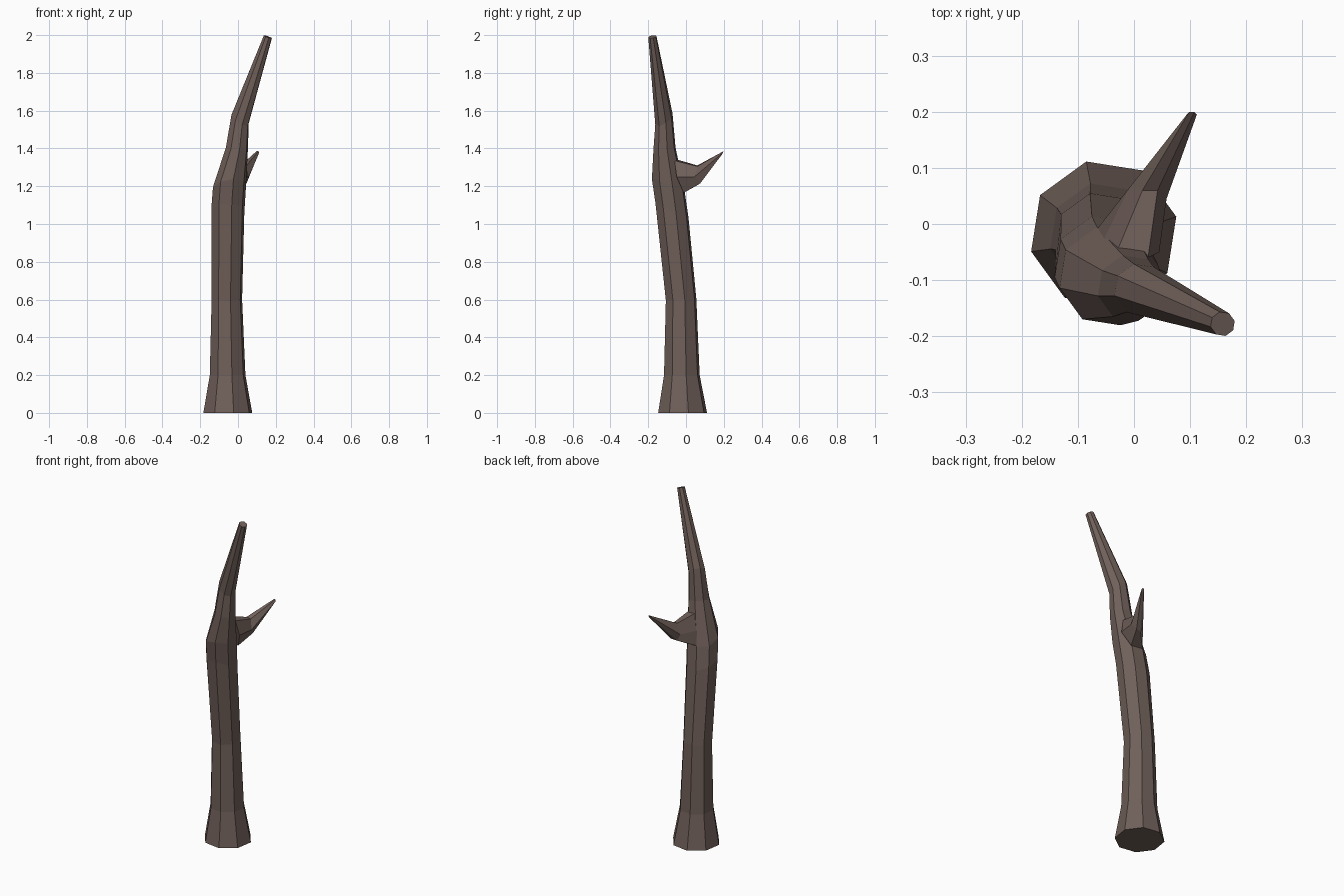
import bpy, bmesh, math

if "Cube" in bpy.data.objects:
    bpy.data.objects.remove(bpy.data.objects["Cube"])

bark = bpy.data.materials.new("bark")
bark.diffuse_color = (0.16, 0.115, 0.10, 1)
bark.use_nodes = True
bark.node_tree.nodes["Principled BSDF"].inputs["Base Color"].default_value = bark.diffuse_color


def loft(name, rings):
    """Skin a closed flat-shaded tube through rings of equal point count."""
    bm = bmesh.new()
    loops = [[bm.verts.new(p) for p in ring] for ring in rings]
    n = len(loops[0])
    for a, b in zip(loops, loops[1:]):
        for i in range(n):
            j = (i + 1) % n
            bm.faces.new((a[i], a[j], b[j], b[i]))
    bm.faces.new(loops[0][::-1])
    bm.faces.new(loops[-1])
    bmesh.ops.recalc_face_normals(bm, faces=bm.faces)
    me = bpy.data.meshes.new(name)
    bm.to_mesh(me)
    bm.free()
    me.materials.append(bark)
    ob = bpy.data.objects.new(name, me)
    bpy.context.collection.objects.link(ob)
    return ob


def tilted_octagon(x, y, z, r, sx, sy):
    """Octagon whose plane slopes by sx along x and sy along y."""
    pts = []
    for i in range(8):
        t = math.radians(13.5 + 45 * i)
        dx, dy = r * math.cos(t), r * math.sin(t)
        pts.append((x + dx, y + dy, z + sx * dx + sy * dy))
    return pts


# Trunk: x, y, z, radius, slope x, slope y
trunk = [
    (-0.054, -0.018, 0.00, 0.133, 0, 0),
    (-0.055, -0.022, 0.20, 0.097, 0, 0),
    (-0.059, -0.026, 0.60, 0.083, 0, 0.05),
    (-0.054, -0.074, 1.07, 0.090, 0, -0.45),
    (-0.045, -0.093, 1.20, 0.090, 0.15, -0.4),
    (-0.006, -0.114, 1.40, 0.060, -0.1, 0.1),
    (0.011, -0.117, 1.555, 0.047, -0.6, 0.5),
    (0.158, -0.178, 1.991, 0.022, -0.35, 0.15),
]
loft("trunk", [tilted_octagon(*r) for r in trunk])

# Side branch: broad root in the trunk, knuckle, then a thin tip
root = [(-0.035, -0.06, 1.345), (0.025, -0.06, 1.335), (0.045, -0.05, 1.25),
        (0.01, -0.012, 1.165), (-0.065, -0.008, 1.17), (-0.07, -0.06, 1.25)]
knuckle = [(0.015, 0.06, 1.31), (0.042, 0.06, 1.305), (0.058, 0.045, 1.25),
           (0.045, 0.075, 1.215), (0.012, 0.068, 1.21), (-0.008, 0.065, 1.25)]
tip = [(0.103 + 0.009 * math.cos(t), 0.195 + 0.005 * math.sin(t),
        1.377 + 0.010 * math.sin(t))
       for t in (math.radians(120 - 60 * i) for i in range(6))]
loft("side_branch", [root, knuckle, tip])
